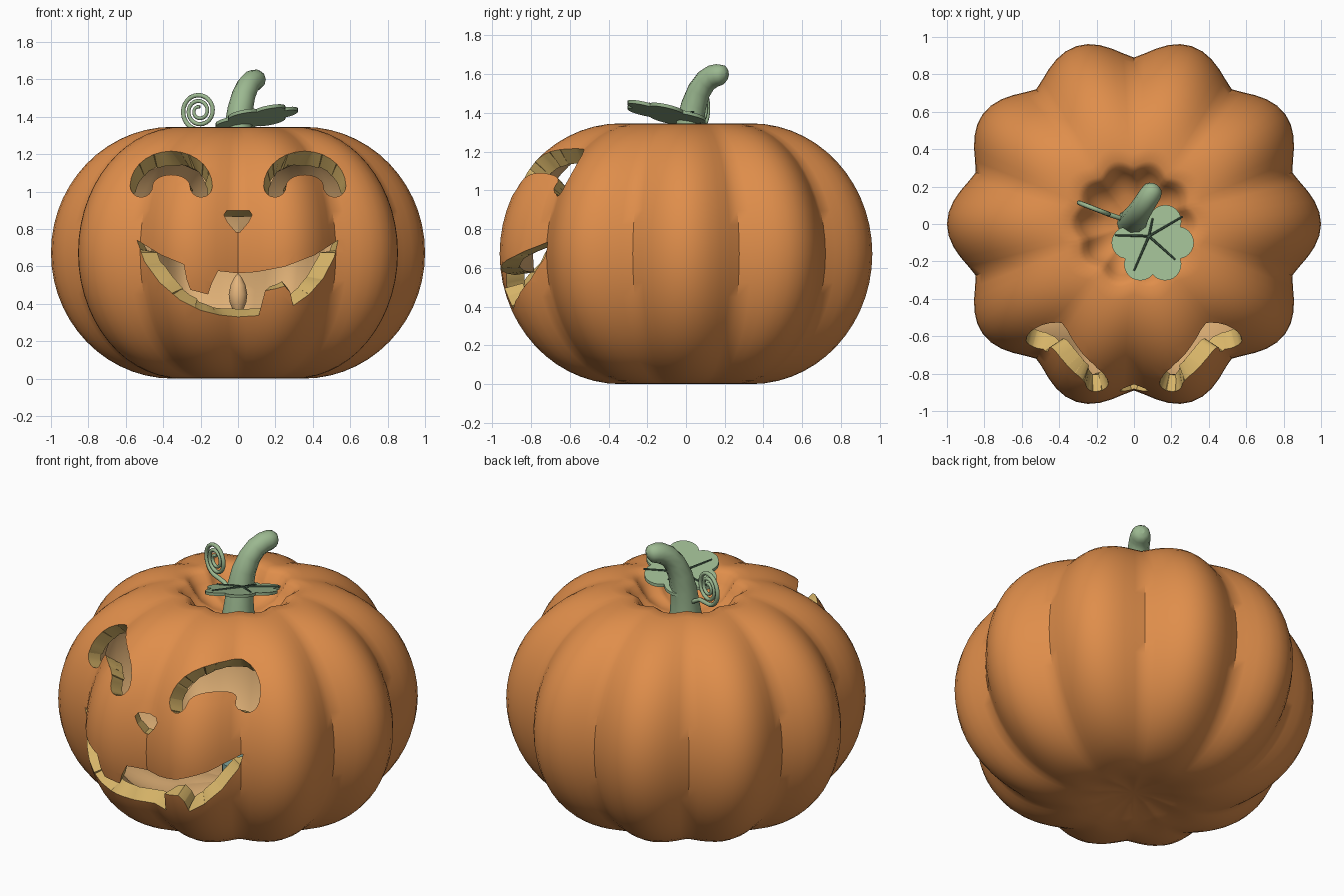
import bpy, bmesh, math
from math import sin, cos, pi, radians
from mathutils import Vector

if "Cube" in bpy.data.objects:
    bpy.data.objects.remove(bpy.data.objects["Cube"])


def material(name, rgb):
    m = bpy.data.materials.new(name)
    m.diffuse_color = (*rgb, 1)
    m.use_nodes = True
    m.node_tree.nodes["Principled BSDF"].inputs["Base Color"].default_value = m.diffuse_color
    return m


SKIN = material("orange_skin", (0.74, 0.27, 0.07))
FLESH = material("inner_flesh", (0.73, 0.43, 0.18))
RIM = material("yellow_cut_rim", (0.68, 0.46, 0.14))
GREEN = material("stem_green", (0.33, 0.48, 0.28))
VEIN = material("dark_green_vein", (0.06, 0.11, 0.07))
WAX = material("teal_wax", (0.20, 0.36, 0.32))
FLAME = material("flame_tan", (0.78, 0.46, 0.20))


def add_object(name, bm, mats, angle=40):
    bmesh.ops.recalc_face_normals(bm, faces=bm.faces[:])
    me = bpy.data.meshes.new(name)
    bm.to_mesh(me)
    bm.free()
    ob = bpy.data.objects.new(name, me)
    bpy.context.collection.objects.link(ob)
    for m in mats:
        me.materials.append(m)
    smooth(ob, angle)
    return ob


def smooth(ob, angle=40):
    bpy.ops.object.select_all(action='DESELECT')
    ob.select_set(True)
    bpy.context.view_layer.objects.active = ob
    bpy.ops.object.shade_smooth_by_angle(angle=radians(angle))


def revolve(name, profile, segs, mats, scale=lambda a: 1.0):
    """Closed lathe; first and last profile points lie on the axis."""
    bm = bmesh.new()
    low = bm.verts.new((0, 0, profile[0][1]))
    high = bm.verts.new((0, 0, profile[-1][1]))
    rings = []
    for r, z in profile[1:-1]:
        rings.append([bm.verts.new((r * scale(a) * cos(a), r * scale(a) * sin(a), z))
                      for a in (2 * pi * i / segs for i in range(segs))])
    for i in range(segs):
        j = (i + 1) % segs
        for a, b in zip(rings, rings[1:]):
            bm.faces.new((a[i], a[j], b[j], b[i]))
        bm.faces.new((low, rings[0][j], rings[0][i]))
        bm.faces.new((high, rings[-1][i], rings[-1][j]))
    return add_object(name, bm, mats)


def prism(name, outline, y0, y1, mats):
    """Outline in x, z pushed along y."""
    bm = bmesh.new()
    f = bm.faces.new([bm.verts.new((x, y0, z)) for x, z in outline])
    new = bmesh.ops.extrude_face_region(bm, geom=[f])["geom"]
    bmesh.ops.translate(bm, vec=(0, y1 - y0, 0),
                        verts=[v for v in new if isinstance(v, bmesh.types.BMVert)])
    return add_object(name, bm, mats)


def tube(name, pts, radii, mat, res=3):
    cu = bpy.data.curves.new(name, 'CURVE')
    cu.dimensions = '3D'
    cu.bevel_depth = 1
    cu.bevel_resolution = res
    cu.use_fill_caps = True
    sp = cu.splines.new('POLY')
    sp.points.add(len(pts) - 1)
    for p, co, r in zip(sp.points, pts, radii):
        p.co = (*co, 1)
        p.radius = r
    ob = bpy.data.objects.new(name, cu)
    bpy.context.collection.objects.link(ob)
    cu.materials.append(mat)
    bpy.ops.object.select_all(action='DESELECT')
    ob.select_set(True)
    bpy.context.view_layer.objects.active = ob
    bpy.ops.object.convert(target='MESH')
    smooth(bpy.context.object, 50)


# Pumpkin skin: ten lobes, sunken top
profile = [(0, 0.05), (0.12, 0.04), (0.24, 0.015)]
for i in range(29):
    t = radians(-90 + 180 * i / 28)
    profile.append((0.35 + 0.65 * cos(t), 0.673 + 0.673 * sin(t)))
profile += [(0.315, 1.325), (0.285, 1.28), (0.24, 1.225), (0.16, 1.19), (0.07, 1.18), (0, 1.18)]
pumpkin = revolve("pumpkin_shell", profile, 100, [SKIN],
                  lambda a: 0.89 + 0.11 * abs(cos(5 * a)) ** 1.3)

# Face outlines: arched eye, nose, toothed mouth
def eye(side):
    cx, cz, n = 0.357, 1.03, 14
    pts = [(0.22 * cos(pi * i / n), 0.186 * sin(pi * i / n)) for i in range(n + 1)]
    pts += [(-0.16 - 0.06 * cos(pi * i / 8), -0.06 * sin(pi * i / 8)) for i in range(1, 8)]
    pts += [(-0.1 * cos(pi * i / n), 0.06 * sin(pi * i / n)) for i in range(n + 1)]
    pts += [(0.16 - 0.06 * cos(pi * i / 8), -0.06 * sin(pi * i / 8)) for i in range(1, 8)]
    return [(side * (cx + x), cz + z) for x, z in pts]


nose = [(-0.075, 0.875), (-0.06, 0.898), (0.06, 0.898), (0.075, 0.875),
        (0.055, 0.835), (0.012, 0.785), (-0.012, 0.785), (-0.055, 0.835)]
mouth = [(-0.54, 0.74), (-0.41, 0.66), (-0.29, 0.61), (-0.275, 0.53), (-0.255, 0.475),
         (-0.16, 0.45), (-0.14, 0.51), (-0.107, 0.575), (0, 0.563), (0.1, 0.57),
         (0.25, 0.598), (0.41, 0.66), (0.535, 0.74), (0.515, 0.65), (0.455, 0.535),
         (0.38, 0.45), (0.295, 0.39), (0.28, 0.46), (0.25, 0.495), (0.2, 0.48),
         (0.145, 0.47), (0.11, 0.337), (0, 0.33), (-0.1, 0.34), (-0.2, 0.365),
         (-0.31, 0.42), (-0.42, 0.515), (-0.5, 0.625)]

cutters = [prism("cutter", o, -1.3, -0.45, [RIM]) for o in (eye(1), eye(-1), nose, mouth)]
for c in cutters:
    c.hide_render = True
    mod = pumpkin.modifiers.new("cut", 'BOOLEAN')
    mod.object = c
    mod.operation = 'DIFFERENCE'
    mod.solver = 'EXACT'
    mod.material_mode = 'TRANSFER'
dg = bpy.context.evaluated_depsgraph_get()
cut = bpy.data.meshes.new_from_object(pumpkin.evaluated_get(dg))
pumpkin.modifiers.clear()
for c in cutters:
    bpy.data.objects.remove(c)

# Drop the cutter walls, leaving an open skin, then thicken it along its normals
walls = {i for i, m in enumerate(cut.materials) if m and m.name == RIM.name}
bm = bmesh.new()
bm.from_mesh(cut)
bmesh.ops.delete(bm, geom=[f for f in bm.faces if f.material_index in walls], context='FACES')
bmesh.ops.remove_doubles(bm, verts=bm.verts[:], dist=0.0005)
for f in bm.faces:
    f.material_index = 0
bm.to_mesh(cut)
bm.free()
cut.materials.clear()
for m in (SKIN, FLESH, RIM):
    cut.materials.append(m)
pumpkin.data = cut
smooth(pumpkin, 40)
sol = pumpkin.modifiers.new("thickness", 'SOLIDIFY')
sol.thickness = 0.1
sol.offset = -1
sol.material_offset = 1
sol.material_offset_rim = 2
bpy.ops.object.modifier_apply(modifier=sol.name)
smooth(pumpkin, 40)

# Candle and flame inside
revolve("candle", [(0, 0.08), (0.09, 0.08), (0.09, 0.28), (0, 0.28)], 20, [WAX])
revolve("flame", [(0, 0.325), (0.025, 0.36), (0.045, 0.41), (0.05, 0.45),
                  (0.04, 0.5), (0.02, 0.54), (0, 0.565)], 14, [FLAME])

# Stem with rounded tip
tube("stem",
     [(0, 0, 1.14), (0, 0.01, 1.25), (0.002, 0.022, 1.35), (0.012, 0.04, 1.44),
      (0.03, 0.068, 1.515), (0.052, 0.103, 1.565), (0.075, 0.14, 1.59),
      (0.093, 0.168, 1.597), (0.106, 0.19, 1.598), (0.114, 0.203, 1.597), (0.118, 0.21, 1.596)],
     [0.095, 0.082, 0.074, 0.068, 0.063, 0.06, 0.059, 0.057, 0.05, 0.036, 0.015], GREEN)

# Curled tendril
u = Vector((-0.93, 0.36, 0))
centre = Vector((-0.207, 0.08, 1.43))
path = [Vector((-0.02, 0.01, 1.25)), Vector((-0.07, 0.03, 1.29)), Vector((-0.13, 0.05, 1.325))]
for i in range(61):
    phi = radians(-80 + 15 * i)
    rho = 0.1 - 0.078 * i / 60
    path.append(centre + rho * (cos(phi) * u + sin(phi) * Vector((0, 0, 1))))
tube("tendril", path, [0.013 - 0.004 * i / len(path) for i in range(len(path))], GREEN, 2)


# Lobed leaf tilted up towards the front right
def leaf_z(x, y):
    return 1.365 + 0.18 * x - 0.22 * y


bm = bmesh.new()
edge = []
for i in range(60):
    a = 2 * pi * i / 60
    r = 0.17 + 0.05 * abs(cos(3 * a)) ** 0.8
    x, y = 0.1 + r * cos(a), -0.1 + r * sin(a)
    edge.append(bm.verts.new((x, y, leaf_z(x, y))))
leaf_face = bm.faces.new(edge)
new = bmesh.ops.extrude_face_region(bm, geom=[leaf_face])["geom"]
bmesh.ops.translate(bm, vec=(0, 0, -0.018),
                    verts=[v for v in new if isinstance(v, bmesh.types.BMVert)])
add_object("leaf", bm, [GREEN])

# Leaf veins
hub = (0.08, -0.065)
for x, y in [(0.26, 0.04), (-0.1, -0.06), (0, -0.25), (0.22, -0.19), (0.1, 0.03)]:
    tube("leaf_vein", [(*hub, leaf_z(*hub) + 0.002), (x, y, leaf_z(x, y) + 0.002)],
         [0.007, 0.005], VEIN, 1)
